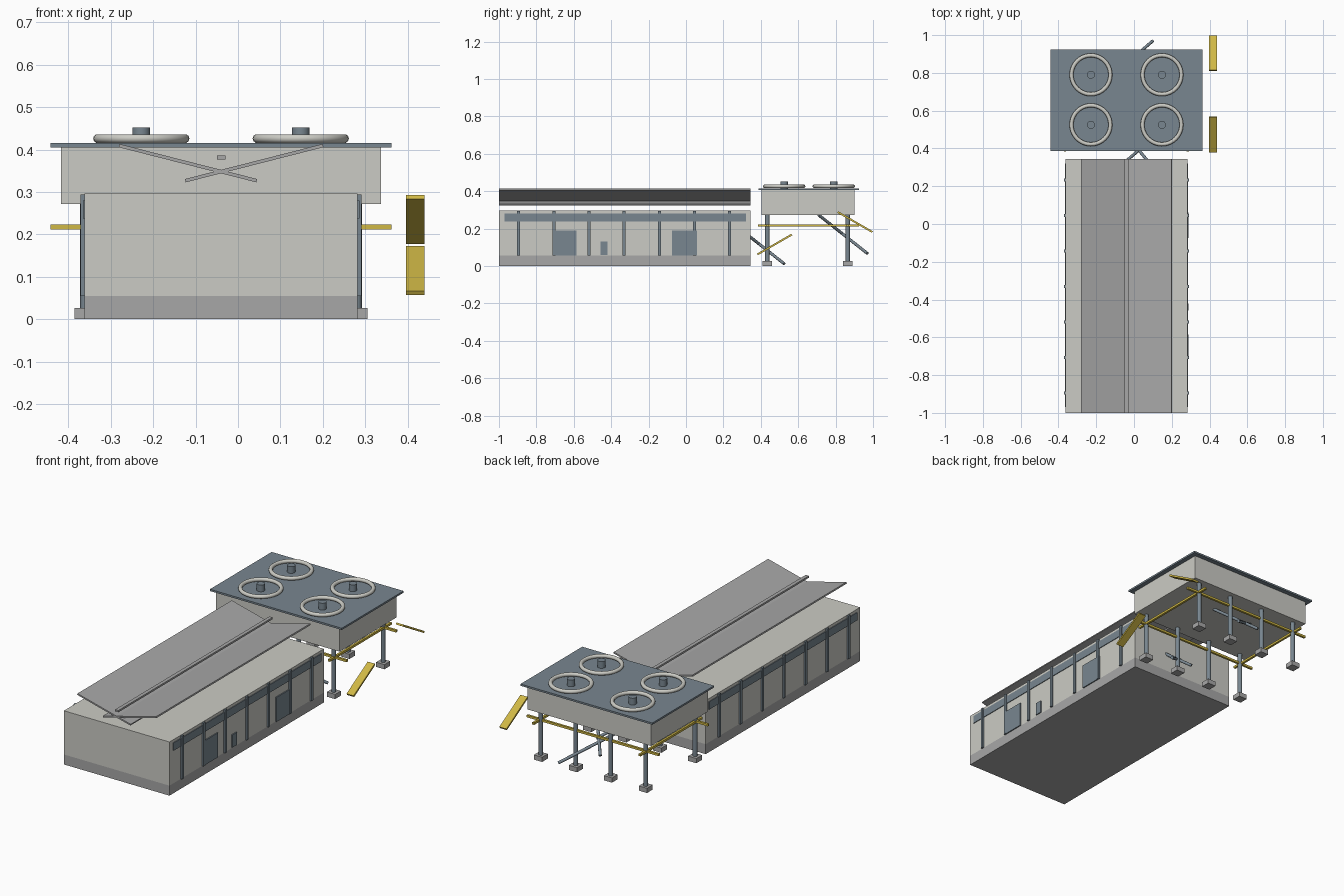
import bpy
import math
from mathutils import Vector

if "Cube" in bpy.data.objects:
    bpy.data.objects.remove(bpy.data.objects["Cube"])


def material(name, rgb):
    m = bpy.data.materials.new(name)
    m.diffuse_color = (*rgb, 1)
    m.use_nodes = True
    m.node_tree.nodes["Principled BSDF"].inputs["Base Color"].default_value = m.diffuse_color
    return m


WALL = material("pale_wall", (0.60, 0.60, 0.555))
GREY = material("mid_grey", (0.39, 0.39, 0.39))
STEEL = material("blue_grey_steel", (0.19, 0.24, 0.28))
YELLOW = material("safety_yellow", (0.63, 0.48, 0.06))
CX = -0.04  # shared centre line of hall and cooler


def finish(name, mat):
    ob = bpy.context.object
    ob.name = name
    ob.data.materials.append(mat)
    return ob


def box(name, mat, x, y, z):
    """Box from (min, max) ranges."""
    c = [(a + b) / 2 for a, b in (x, y, z)]
    bpy.ops.mesh.primitive_cube_add(size=1, location=c)
    ob = finish(name, mat)
    ob.scale = [b - a for a, b in (x, y, z)]
    return ob


def slab(name, mat, centre, size, rot):
    bpy.ops.mesh.primitive_cube_add(size=1, location=centre, rotation=rot)
    ob = finish(name, mat)
    ob.scale = size
    return ob


def rod(name, mat, a, b, r, sides=12):
    a, b = Vector(a), Vector(b)
    d = b - a
    bpy.ops.mesh.primitive_cylinder_add(
        vertices=sides, radius=r, depth=d.length, location=(a + b) / 2,
        rotation=d.to_track_quat('Z', 'Y').to_euler())
    ob = finish(name, mat)
    bpy.ops.object.shade_smooth_by_angle(angle=math.radians(40))
    return ob


# Long hall: plinth and walls
X0, X1, Y0, Y1 = CX - 0.322, CX + 0.322, -1.0, 0.345
box("hall_plinth", GREY, (X0, X1), (Y0, Y1), (0, 0.055))
box("hall_walls", WALL, (X0, X1), (Y0, Y1), (0.055, 0.296))

# Window bands and pilasters on both long sides
for s, side in ((-1, "left"), (1, "right")):
    def outside(depth):
        return tuple(sorted((CX + s * 0.320, CX + s * (0.322 + depth))))
    box(side + "_window_band", STEEL, outside(0.004), (-0.97, 0.32), (0.237, 0.28))
    for i in range(7):
        y = -0.895 + i * 0.188
        box(side + "_pilaster", STEEL, outside(0.009),
            (y - 0.008, y + 0.008), (0.055, 0.294))

# Doors on the right side
for name, y, z in (("large_door", (-0.715, -0.585), (0.055, 0.19)),
                   ("large_door", (-0.075, 0.06), (0.055, 0.19)),
                   ("small_door", (-0.458, -0.42), (0.06, 0.13))):
    box(name, STEEL, (X1 - 0.002, X1 + 0.006), y, z)

# Crossing tilted roof sheets with a ridge cap
for s, side in ((-1, "left"), (1, "right")):
    slab(side + "_roof_sheet", GREY, (CX + s * 0.078, (Y0 + Y1) / 2, 0.368),
         (0.335, Y1 - Y0, 0.008), (0, -s * math.radians(14.3), 0))
box("ridge_cap", GREY, (CX - 0.01, CX + 0.01), (Y0, Y1), (0.376, 0.386))

# Cooler housing and deck
box("cooler_housing", WALL, (CX - 0.377, CX + 0.377), (0.405, 0.9), (0.272, 0.405))
box("cooler_deck", STEEL, (CX - 0.402, CX + 0.402), (0.387, 0.925), (0.405, 0.415))

# Fan rings and hubs
for x in (CX - 0.188, CX + 0.188):
    for y in (0.525, 0.79):
        bpy.ops.mesh.primitive_torus_add(
            major_segments=40, minor_segments=10, major_radius=0.103,
            minor_radius=0.0105, location=(x, y, 0.426))
        finish("fan_ring", WALL)
        bpy.ops.object.shade_smooth_by_angle(angle=math.radians(50))
        rod("fan_hub", STEEL, (x, y, 0.414), (x, y, 0.452), 0.021, 16)

# Cooler legs, footings and rails
for y in (0.435, 0.865):
    for i in range(4):
        x = CX - 0.32 + i * 0.64 / 3
        rod("cooler_leg", STEEL, (x, y, 0.02), (x, y, 0.274), 0.012)
        box("footing", GREY, (x - 0.025, x + 0.025),
            (y - 0.025, y + 0.025), (0, 0.026))
    box("cross_rail", YELLOW, (CX - 0.402, CX + 0.402),
        (y - 0.006, y + 0.006), (0.211, 0.223))
for x in (CX - 0.325, CX + 0.325):
    box("side_rail", YELLOW, (x - 0.006, x + 0.006), (0.385, 0.925), (0.211, 0.223))

# Diagonal braces in two crossing pairs
for off in (Vector((0, 0, 0)), Vector((0.08, -0.445, -0.055))):
    rod("brace", STEEL, Vector((0.10, 0.97, 0.067)) + off,
        Vector((-0.20, 0.71, 0.272)) + off, 0.008)
    rod("brace", STEEL, Vector((-0.10, 0.89, 0.13)) + off,
        Vector((0.05, 0.71, 0.272)) + off, 0.008)

# Sloping yellow stair boards
for y, z, a in ((0.904, 0.235, -30), (0.474, 0.115, 30)):
    slab("stair_board", YELLOW, (0.418, y, z), (0.043, 0.213, 0.01),
         (math.radians(a), 0, 0))
